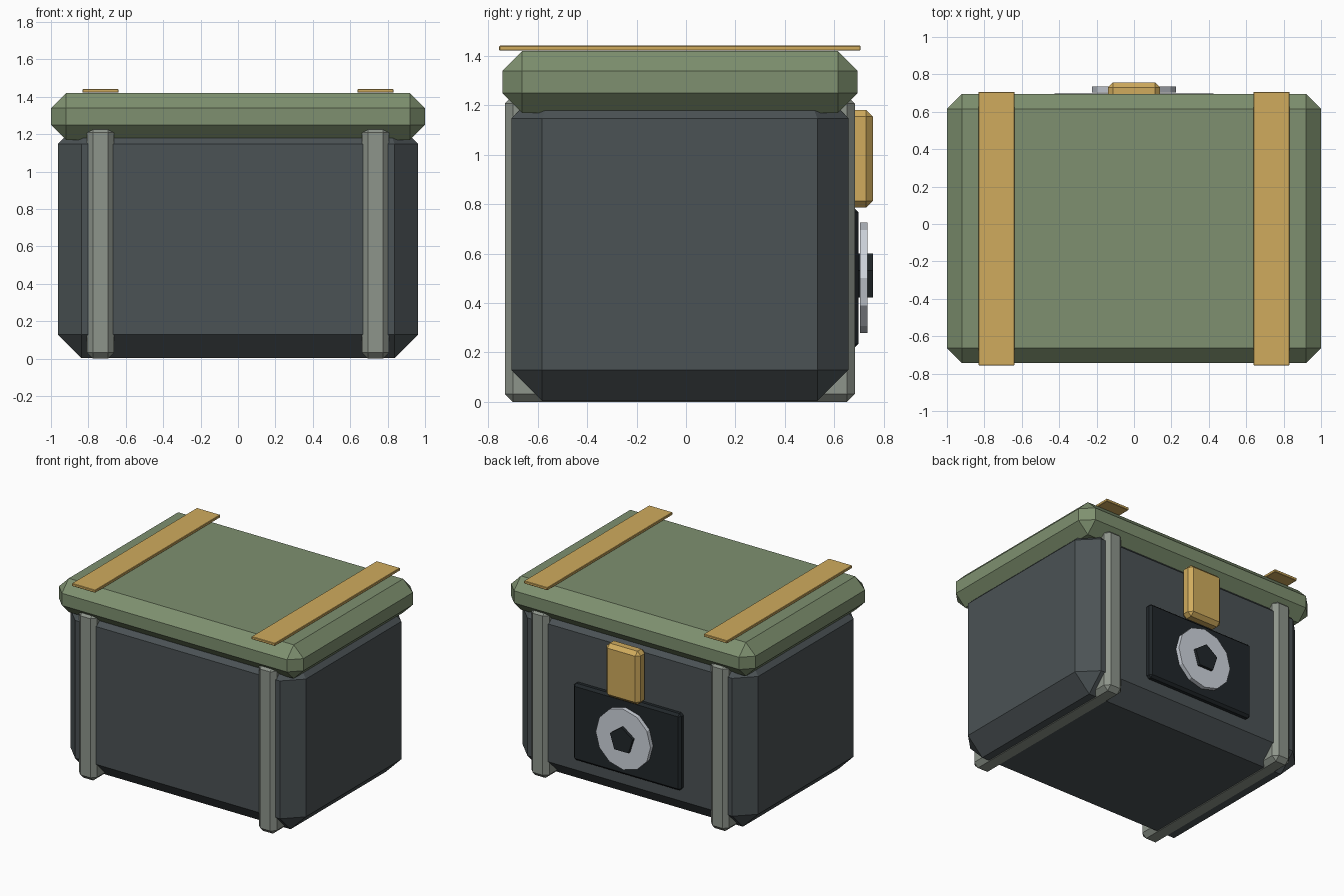
import bpy, bmesh, math
from mathutils import Matrix

if "Cube" in bpy.data.objects:
    bpy.data.objects.remove(bpy.data.objects["Cube"])


def material(name, rgb):
    m = bpy.data.materials.new(name)
    m.diffuse_color = (*rgb, 1)
    m.use_nodes = True
    m.node_tree.nodes["Principled BSDF"].inputs["Base Color"].default_value = m.diffuse_color
    return m


SLATE = material("slate", (0.07, 0.085, 0.09))
GREEN = material("green", (0.21, 0.28, 0.16))
GREY = material("grey_green", (0.27, 0.30, 0.26))
GOLD = material("gold", (0.63, 0.41, 0.11))
BLACK = material("black", (0.015, 0.02, 0.023))
STEEL = material("steel", (0.62, 0.66, 0.72))


def finish(name, bm, mat):
    bmesh.ops.recalc_face_normals(bm, faces=bm.faces)
    me = bpy.data.meshes.new(name)
    bm.to_mesh(me)
    bm.free()
    me.materials.append(mat)
    ob = bpy.data.objects.new(name, me)
    bpy.context.collection.objects.link(ob)
    return ob


def chamfer(bm, edges, width):
    bmesh.ops.bevel(bm, geom=edges, offset=width, offset_type='OFFSET',
                    segments=1, affect='EDGES', profile=0.5)


def cube(x, y, z):
    """Box from (min, max) ranges."""
    bm = bmesh.new()
    bmesh.ops.create_cube(bm, size=1)
    for v in bm.verts:
        for i, (lo, hi) in enumerate((x, y, z)):
            v.co[i] = hi if v.co[i] > 0 else lo
    return bm


def box(name, x, y, z, mat, bevel):
    bm = cube(x, y, z)
    chamfer(bm, bm.edges[:], bevel)
    return finish(name, bm, mat)


def disc(name, sides, radius, y, zc, mat):
    """Flat prism on the back, one corner pointing up."""
    bm = bmesh.new()
    ring = [(radius * math.sin(2 * math.pi * i / sides), y[0],
             zc + radius * math.cos(2 * math.pi * i / sides)) for i in range(sides)]
    face = bm.faces.new([bm.verts.new(p) for p in ring])
    new = bmesh.ops.extrude_face_region(bm, geom=[face])["geom"]
    bmesh.ops.translate(bm, vec=(0, y[1] - y[0], 0),
                        verts=[g for g in new if isinstance(g, bmesh.types.BMVert)])
    return finish(name, bm, mat)


# Body: wide chamfer on corners and bottom, narrow one on the top rim
TOP = 1.18
bm = cube((-0.963, 0.963), (-0.707, 0.657), (0.004, TOP))
on_top = lambda e: all(v.co.z > TOP - 1e-4 for v in e.verts)
chamfer(bm, [e for e in bm.edges if not on_top(e)], 0.125)
chamfer(bm, [e for e in bm.edges if on_top(e)], 0.032)
finish("body", bm, SLATE)

# Lid
box("lid", (-1, 1), (-0.743, 0.695), (1.17, 1.42), GREEN, 0.08)

# Frame ribs running front to back, and lid straps
for side, label in ((-1, "left"), (1, "right")):
    c = side * 0.735
    box(f"{label}_rib", (c - 0.073, c + 0.073), (-0.733, 0.683), (0, 1.24), GREY, 0.032)
    box(f"{label}_strap", (c - 0.096, c + 0.096), (-0.756, 0.707), (1.422, 1.442), GOLD, 0.003)

# Latch and lock on the back
box("latch", (-0.14, 0.14), (0.655, 0.756), (0.787, 1.182), GOLD, 0.027)
box("lock_plate", (-0.44, 0.44), (0.63, 0.698), (0.218, 0.785), BLACK, 0.017)
disc("lock_dial", 12, 0.224, (0.704, 0.735), 0.502, STEEL)
disc("lock_core", 5, 0.098, (0.69, 0.756), 0.502, BLACK)
